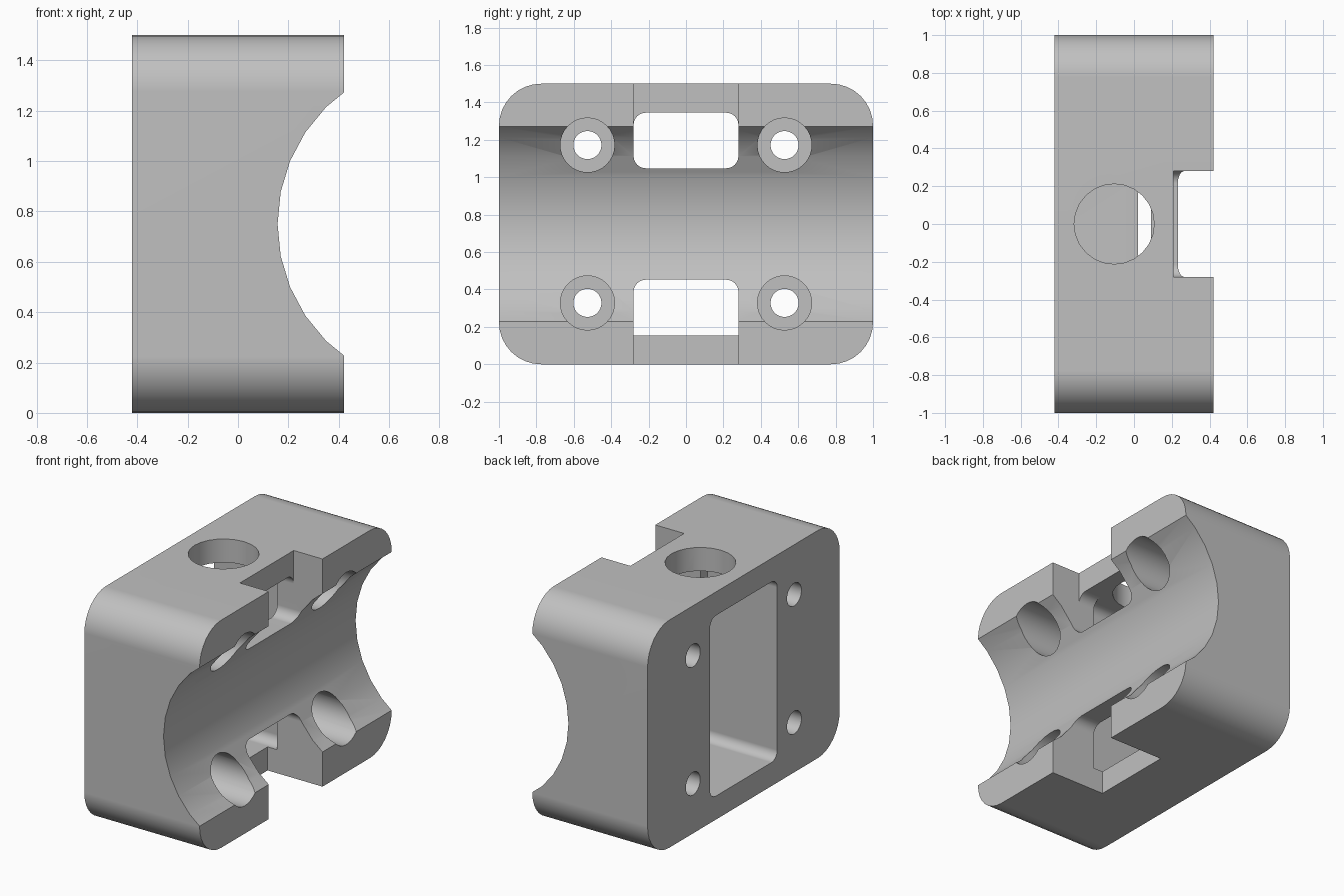
import bpy, bmesh
from math import sin, cos, pi, radians

if "Cube" in bpy.data.objects:
    bpy.data.objects.remove(bpy.data.objects["Cube"], do_unlink=True)

MID_Z = 0.75
HALF_SLOT = 0.28

grey = bpy.data.materials.new("plain grey")
grey.use_nodes = True
GREY = (0.53, 0.53, 0.53, 1)
grey.diffuse_color = GREY
grey.node_tree.nodes["Principled BSDF"].inputs["Base Color"].default_value = GREY


def prism(name, outline, axis, lo, hi):
    """Extrude a closed 2D outline along an axis (x: yz, y: xz, z: xy)."""
    def place(p, t):
        return {"x": (t, p[0], p[1]), "y": (p[0], t, p[1]), "z": (p[0], p[1], t)}[axis]
    bm = bmesh.new()
    face = bm.faces.new([bm.verts.new(place(p, lo)) for p in outline])
    grown = bmesh.ops.extrude_face_region(bm, geom=[face])["geom"]
    shift = place((0, 0), hi - lo)
    bmesh.ops.translate(bm, vec=shift, verts=[v for v in grown if isinstance(v, bmesh.types.BMVert)])
    bmesh.ops.recalc_face_normals(bm, faces=bm.faces)
    mesh = bpy.data.meshes.new(name)
    bm.to_mesh(mesh)
    bm.free()
    mesh.materials.append(grey)
    ob = bpy.data.objects.new(name, mesh)
    bpy.context.collection.objects.link(ob)
    return ob


def circle(a, b, r, n=32):
    return [(a + r * cos(2 * pi * i / n), b + r * sin(2 * pi * i / n)) for i in range(n)]


def rounded(a0, a1, b0, b1, r, n=8):
    corners = [(a1 - r, b1 - r), (a0 + r, b1 - r), (a0 + r, b0 + r), (a1 - r, b0 + r)]
    return [(a + r * cos((k + i / n) * pi / 2), b + r * sin((k + i / n) * pi / 2))
            for k, (a, b) in enumerate(corners) for i in range(n + 1)]


def rect(a0, a1, b0, b1):
    return [(a0, b0), (a1, b0), (a1, b1), (a0, b1)]


# Main block with rounded long edges
body = prism("clamp_block", rounded(-1, 1, 0, 1.5, 0.225), "x", -0.42, 0.42)

# Round channel, back pocket, strap notches and top port
cutters = [
    prism("channel_cutter", circle(0.8125, MID_Z, 0.6555), "y", -1.2, 1.2),
    prism("pocket_cutter", rounded(-0.35, 0.35, 0.155, 1.345, 0.06), "x", -0.6, 0.09),
    prism("top_notch_cutter", rect(0.21, 0.6, -HALF_SLOT, HALF_SLOT), "z", 1.25, 1.7),
    prism("bottom_notch_cutter", rect(0.02, 0.6, -HALF_SLOT, HALF_SLOT), "z", -0.2, 0.23),
    prism("port_cutter", circle(-0.105, 0, 0.212, 24), "z", 1.25, 1.7),
]

# Strap windows and counterbored bolt holes, mirrored about the middle
for side in (-1, 1):
    z0, z1 = sorted((MID_Z + side * 0.298, MID_Z + side * 0.595))
    cutters.append(prism("window_cutter", rounded(-HALF_SLOT, HALF_SLOT, z0, z1, 0.065),
                         "x", 0.05, 0.6))
    for y in (-0.527, 0.527):
        z = MID_Z + side * 0.422
        cutters.append(prism("bolt_hole_cutter", circle(y, z, 0.075), "x", -0.6, 0.6))
        cutters.append(prism("counterbore_cutter", circle(y, z, 0.145), "x", -0.1, 0.6))

for cutter in cutters:
    cutter.hide_render = True
    mod = body.modifiers.new(cutter.name, "BOOLEAN")
    mod.operation = "DIFFERENCE"
    mod.solver = "EXACT"
    mod.object = cutter

# Bake the cuts and remove the cutters
bpy.context.view_layer.update()
baked = bpy.data.meshes.new_from_object(
    body.evaluated_get(bpy.context.evaluated_depsgraph_get()))
body.modifiers.clear()
body.data = baked
for cutter in cutters:
    bpy.data.objects.remove(cutter, do_unlink=True)

# Smooth curves, crisp edges
bpy.ops.object.select_all(action="DESELECT")
body.select_set(True)
bpy.context.view_layer.objects.active = body
bpy.ops.object.shade_smooth_by_angle(angle=radians(30))
weighted = body.modifiers.new("even_shading", "WEIGHTED_NORMAL")
weighted.keep_sharp = True
